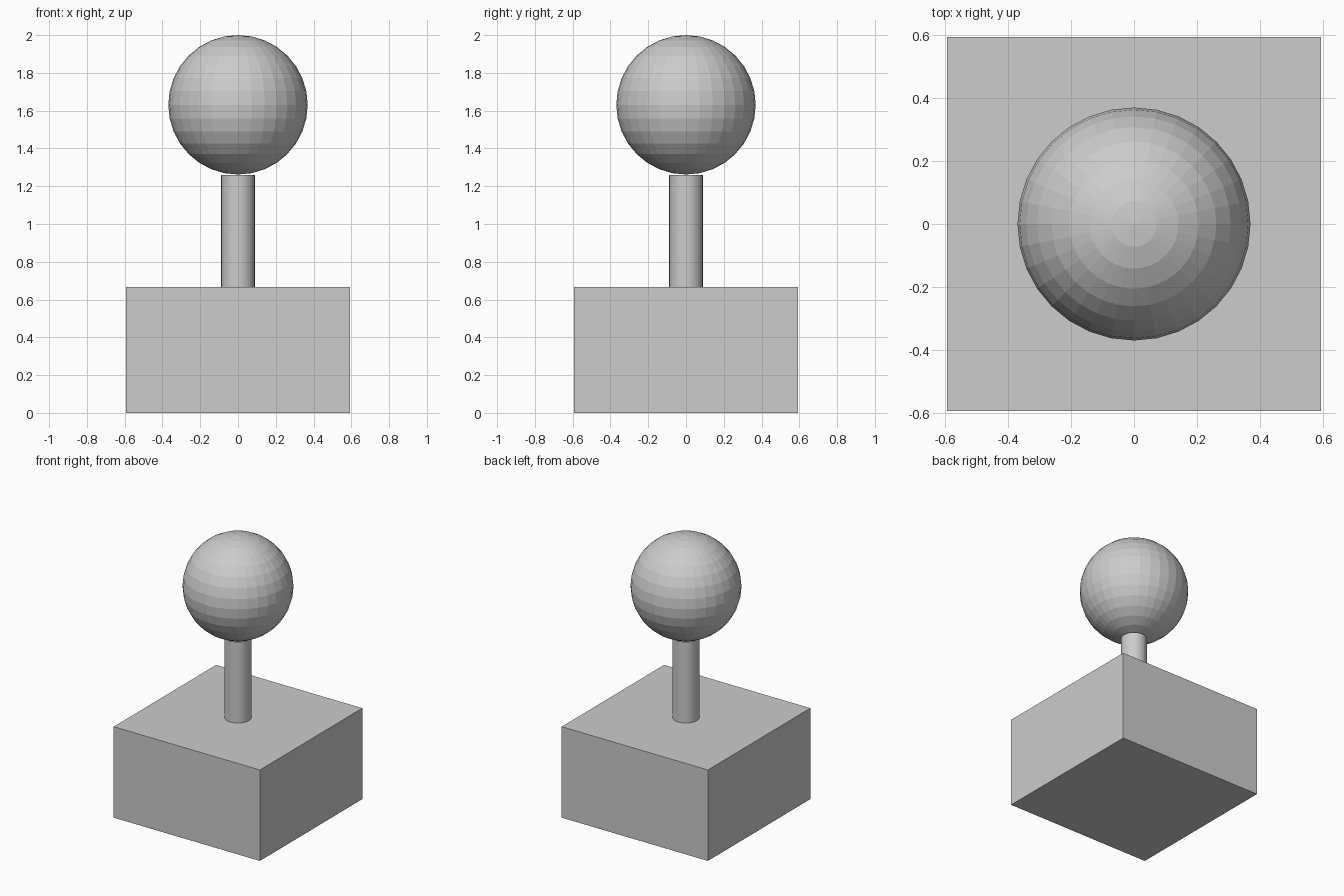
import bpy

# Remove the default object
default = bpy.data.objects.get("Cube")
if default:
    bpy.data.objects.remove(default, do_unlink=True)

# Single material
GREY = (0.604, 0.604, 0.604, 1.0)
grey = bpy.data.materials.new("light grey")
grey.use_nodes = True
grey.diffuse_color = GREY
shader = next(n for n in grey.node_tree.nodes if n.type == "BSDF_PRINCIPLED")
shader.inputs["Base Color"].default_value = GREY

BASE_WIDTH, BASE_TOP = 1.186, 0.667
STEM_RADIUS, STEM_TOP = 0.089, 1.26
BALL_RADIUS = 0.369


def finish(name):
    """Name the active part, bake its scale and colour it."""
    part = bpy.context.object
    part.name = part.data.name = name
    bpy.ops.object.transform_apply(location=False, rotation=False, scale=True)
    part.data.materials.append(grey)


# Block base
bpy.ops.mesh.primitive_cube_add(size=1, location=(0, 0, BASE_TOP / 2))
bpy.context.object.scale = (BASE_WIDTH, BASE_WIDTH, BASE_TOP)
finish("base")

# Round stem
bpy.ops.mesh.primitive_cylinder_add(
    vertices=32, radius=STEM_RADIUS, depth=STEM_TOP - BASE_TOP,
    location=(0, 0, (STEM_TOP + BASE_TOP) / 2))
finish("stem")

# Faceted ball on top
bpy.ops.mesh.primitive_uv_sphere_add(
    segments=32, ring_count=16, radius=BALL_RADIUS,
    location=(0, 0, 2 - BALL_RADIUS))
finish("ball")
